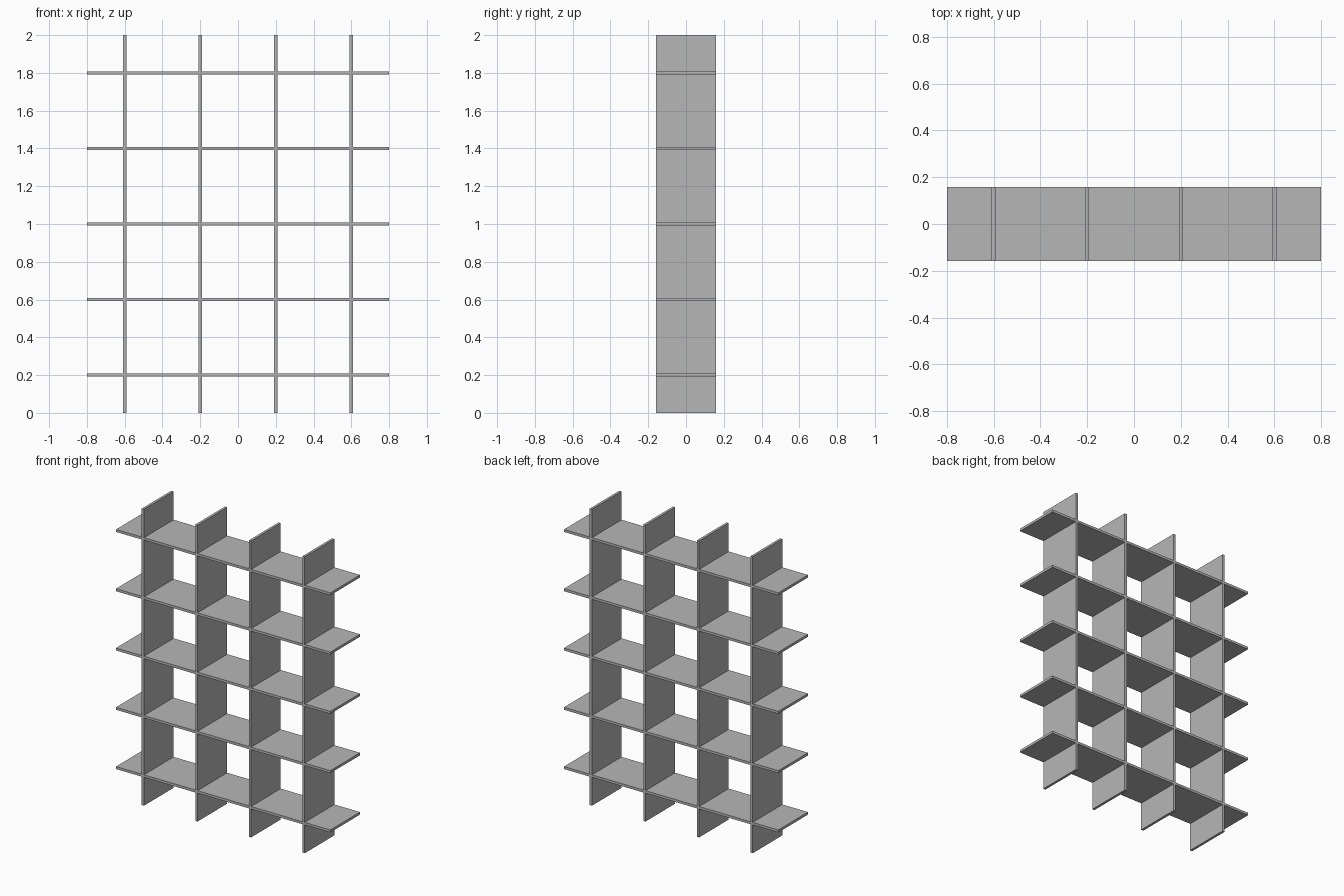
import bpy
import bmesh
from mathutils import Vector

default_cube = bpy.data.objects.get("Cube")
if default_cube:
    bpy.data.objects.remove(default_cube, do_unlink=True)

WIDTH, DEPTH, HEIGHT = 1.6, 0.316, 2.0
BOARD = 0.017          # board thickness
PANEL_X = [-0.6, -0.2, 0.2, 0.6]
SHELF_Z = [0.2, 0.6, 1.0, 1.4, 1.8]

grey = bpy.data.materials.new("plain grey")
grey.use_nodes = True
colour = (0.47, 0.47, 0.47, 1)
grey.diffuse_color = colour
grey.node_tree.nodes["Principled BSDF"].inputs["Base Color"].default_value = colour


def notched_outline(start, end, slots, notch_side):
    """Board outline as (along, y), with half-depth slots cut into one long edge."""
    edge = notch_side * DEPTH / 2
    points = [(start, -edge), (start, edge)]
    for s in slots:
        a, b = s - BOARD / 2, s + BOARD / 2
        points += [(a, edge), (a, 0), (b, 0), (b, edge)]
    return points + [(end, edge), (end, -edge)]


def make_board(name, outline, place, thickness):
    """Extrude an outline into a flat board; place maps (along, y) to space."""
    bm = bmesh.new()
    face = bm.faces.new([bm.verts.new(place(a, y)) for a, y in outline])
    extruded = bmesh.ops.extrude_face_region(bm, geom=[face])["geom"]
    verts = [g for g in extruded if isinstance(g, bmesh.types.BMVert)]
    bmesh.ops.translate(bm, verts=verts, vec=thickness)
    bmesh.ops.recalc_face_normals(bm, faces=bm.faces[:])
    mesh = bpy.data.meshes.new(name)
    bm.to_mesh(mesh)
    bm.free()
    mesh.materials.append(grey)
    obj = bpy.data.objects.new(name, mesh)
    bpy.context.collection.objects.link(obj)


# Shelves, slotted from the front
shelf = notched_outline(-WIDTH / 2, WIDTH / 2, PANEL_X, -1)
for i, z in enumerate(SHELF_Z, 1):
    make_board(f"shelf_{i}", shelf,
               lambda a, y: Vector((a, y, z - BOARD / 2)), Vector((0, 0, BOARD)))

# Upright panels, slotted from the back to interlock with the shelves
panel = notched_outline(0, HEIGHT, SHELF_Z, 1)
for i, x in enumerate(PANEL_X, 1):
    make_board(f"upright_panel_{i}", panel,
               lambda a, y: Vector((x - BOARD / 2, y, a)), Vector((BOARD, 0, 0)))
